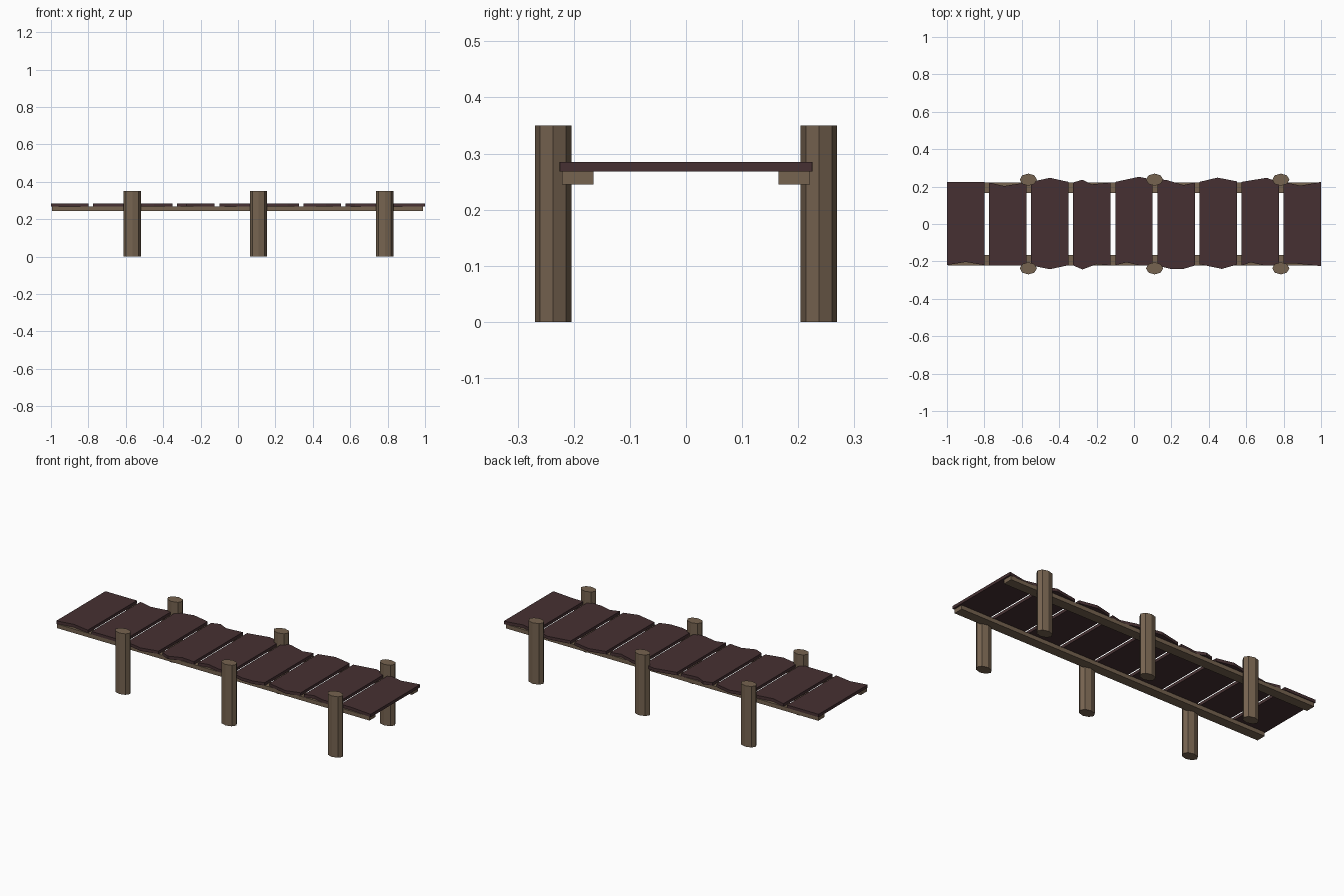
import bpy, bmesh, math

if "Cube" in bpy.data.objects:
    bpy.data.objects.remove(bpy.data.objects["Cube"])


def material(name, rgb):
    m = bpy.data.materials.new(name)
    m.diffuse_color = (*rgb, 1)
    m.use_nodes = True
    m.node_tree.nodes["Principled BSDF"].inputs["Base Color"].default_value = m.diffuse_color
    return m


POST_WOOD = material("post_wood", (0.18, 0.125, 0.08))
DECK_WOOD = material("deck_wood", (0.061, 0.03, 0.032))


def prism(name, outline, z0, z1, mat):
    """Extrude a flat xy outline from z0 to z1."""
    bm = bmesh.new()
    face = bm.faces.new([bm.verts.new((x, y, z0)) for x, y in outline])
    ext = bmesh.ops.extrude_face_region(bm, geom=[face])
    top = [v for v in ext["geom"] if isinstance(v, bmesh.types.BMVert)]
    bmesh.ops.translate(bm, verts=top, vec=(0, 0, z1 - z0))
    bmesh.ops.recalc_face_normals(bm, faces=bm.faces[:])
    me = bpy.data.meshes.new(name)
    bm.to_mesh(me)
    bm.free()
    me.materials.append(mat)
    ob = bpy.data.objects.new(name, me)
    bpy.context.collection.objects.link(ob)
    return ob


# Posts (oval, eight-sided) and side rails
for side, s in (("front", -1), ("back", 1)):
    for i, px in enumerate((-0.565, 0.11, 0.785)):
        oval = [(px + 0.046 * math.cos(k * math.pi / 4),
                 s * 0.237 + 0.0325 * math.sin(k * math.pi / 4)) for k in range(8)]
        prism(f"{side}_post_{i + 1}", oval, 0, 0.35, POST_WOOD)
    a, b = s * 0.165, s * 0.221
    prism(f"{side}_rail", [(-0.995, a), (0.99, a), (0.99, b), (-0.995, b)],
          0.245, 0.268, POST_WOOD)

# Planks: worn end edges as (position across plank 0..1, distance from centre line)
# each entry is (back edge, front edge)
EDGES = [
    ([(0, .225), (1, .225)], [(0, .22), (.5, .203), (1, .22)]),
    ([(0, .222), (.4, .203), (1, .222)], [(0, .222), (1, .222)]),
    ([(0, .225), (.5, .247), (1, .225)], [(0, .222), (.5, .242), (1, .22)]),
    ([(0, .222), (.25, .237), (.5, .212), (1, .222)],
     [(0, .222), (.25, .243), (.62, .215), (1, .222)]),
    ([(0, .225), (.63, .252), (.87, .243), (1, .222)],
     [(0, .22), (.3, .205), (.65, .222), (1, .22)]),
    ([(0, .24), (.25, .235), (.7, .208), (1, .222)],
     [(0, .222), (.35, .24), (.7, .24), (1, .222)]),
    ([(0, .225), (.48, .248), (1, .228)], [(0, .215), (.6, .24), (1, .217)]),
    ([(0, .225), (.67, .247), (1, .222)], [(0, .222), (.25, .205), (.6, .222), (1, .222)]),
    ([(0, .225), (.45, .205), (1, .225)], [(0, .212), (.35, .212), (1, .225)]),
]
for i, (back, front) in enumerate(EDGES):
    x0 = -1 + i * 0.225
    outline = [(x0 + 0.2 * t, -y) for t, y in front]
    outline += [(x0 + 0.2 * t, y) for t, y in reversed(back)]
    prism(f"plank_{i + 1}", outline, 0.268, 0.285, DECK_WOOD)
